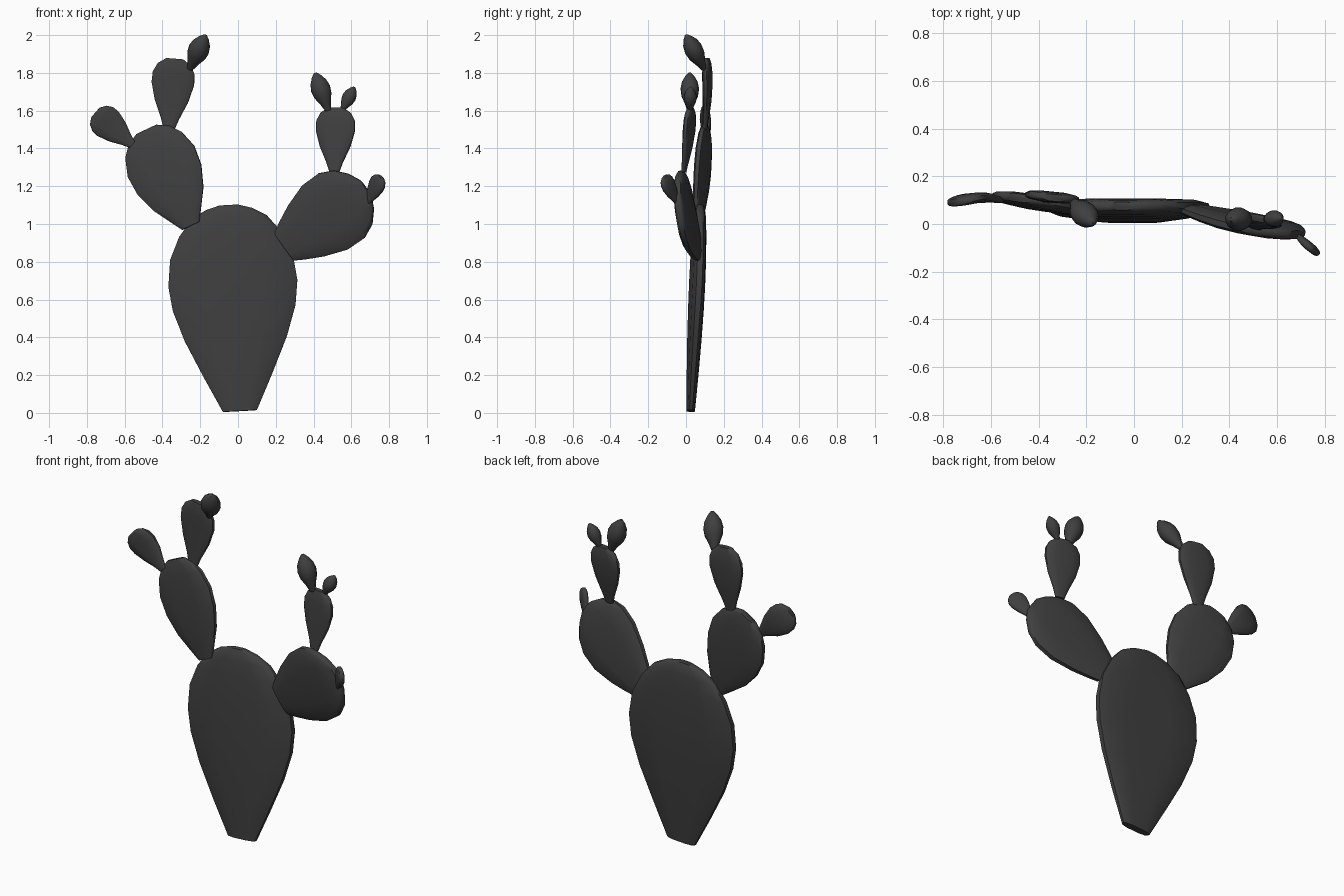
import bpy
import bmesh
import math
from mathutils import Vector

cube = bpy.data.objects.get("Cube")
if cube:
    bpy.data.objects.remove(cube, do_unlink=True)

# One dark grey skin for the whole plant
skin = bpy.data.materials.new("dark_grey")
skin.use_nodes = True
colour = (0.05, 0.05, 0.05, 1)
skin.diffuse_color = colour
bsdf = skin.node_tree.nodes["Principled BSDF"]
bsdf.inputs["Base Color"].default_value = colour
bsdf.inputs["Roughness"].default_value = 0.8

# Quarter cross-sections: a flat paddle and a round bud
FLAT = [(1, 0.35), (0.87, 0.72), (0.45, 1)]
ROUND = [(0.97, 0.26), (0.71, 0.71), (0.26, 0.97)]

# Outlines from base to tip: (position along the axis, half width)
BUD = [(0, 0.28), (0.2, 0.55), (0.4, 0.9), (0.58, 1), (0.75, 0.85), (0.9, 0.5), (1, 0.15)]
PADDLE = [(0, 0.25), (0.15, 0.42), (0.4, 0.78), (0.65, 1), (0.8, 0.98), (0.92, 0.78), (1, 0.4)]


def full_section(quarter):
    """Mirror a quarter section into a closed loop."""
    half = quarter + [(-u, v) for u, v in reversed(quarter)]
    return half + [(-u, -v) for u, v in half]


def pad(name, base, tip, outline, width, thick, facing, section=FLAT, bend=0.0, cup=0.0):
    """Loft a cactus pad from base to tip; facing is its front direction."""
    base, tip = Vector(base), Vector(tip)
    axis = (tip - base).normalized()
    side = axis.cross(Vector(facing)).normalized()
    back = axis.cross(side)
    widest = max(w for t, w in outline)
    bm = bmesh.new()
    rings = []
    for t, w in outline:
        depth = thick / 2 * math.sqrt(w / widest) if section is FLAT else thick / 2 * w / widest
        centre = base.lerp(tip, t) + back * bend * math.sin(math.pi * t)
        rings.append([
            bm.verts.new(centre + side * u * w * width
                         + back * (v * depth + cup * (u * w / widest) ** 2))
            for u, v in full_section(section)])
    for low, high in zip(rings, rings[1:]):
        for i in range(len(low)):
            j = (i + 1) % len(low)
            bm.faces.new((low[i], low[j], high[j], high[i]))
    bm.faces.new(rings[0])
    bm.faces.new(rings[-1])
    bmesh.ops.recalc_face_normals(bm, faces=bm.faces)
    mesh = bpy.data.meshes.new(name)
    bm.to_mesh(mesh)
    bm.free()
    mesh.materials.append(skin)
    obj = bpy.data.objects.new(name, mesh)
    bpy.context.collection.objects.link(obj)
    bpy.ops.object.select_all(action="DESELECT")
    obj.select_set(True)
    bpy.context.view_layer.objects.active = obj
    bpy.ops.object.shade_smooth_by_angle(angle=math.radians(50))
    return obj


# Trunk pad
trunk = [(0, 0.09), (0.17, 0.18), (0.35, 0.27), (0.5, 0.325), (0.62, 0.342),
         (0.75, 0.325), (0.86, 0.27), (0.94, 0.2), (0.98, 0.125), (1, 0.05)]
pad("trunk_pad", (0.01, 0.025, 0.01), (-0.05, 0.075, 1.1), trunk, 1, 0.085,
    (0, -1, 0), cup=0.015)

# Right arm and its pads
right_arm = [(0, 0.05), (0.1, 0.085), (0.28, 0.147), (0.48, 0.187), (0.67, 0.195),
             (0.84, 0.165), (0.94, 0.12), (1, 0.06)]
pad("right_arm_pad", (-0.25, 0.055, 0.99), (-0.485, 0.11, 1.5), right_arm, 1, 0.06,
    (-0.15, -1, 0.05))
pad("right_upper_pad", (-0.365, 0.1, 1.5), (-0.335, 0.11, 1.875), PADDLE, 0.113, 0.045,
    (-0.1, -1, 0), bend=0.008)
pad("right_side_bud", (-0.56, 0.1, 1.42), (-0.755, 0.09, 1.59), PADDLE, 0.085, 0.045,
    (0.1, -1, 0), bend=0.015)
pad("right_top_bud", (-0.255, 0.095, 1.82), (-0.172, 0, 2.0), BUD, 0.057, 0.1,
    (0, -1, -0.5), section=ROUND)

# Left arm and its pads
left_arm = [(0, 0.09), (0.1, 0.12), (0.27, 0.165), (0.5, 0.208), (0.7, 0.21),
            (0.84, 0.175), (0.94, 0.115), (1, 0.05)]
pad("left_arm_pad", (0.245, 0.06, 0.88), (0.678, -0.045, 1.19), left_arm, 1, 0.07,
    (-0.17, -1, -0.13))
pad("left_upper_pad", (0.51, -0.012, 1.275), (0.518, 0.025, 1.615), PADDLE, 0.105, 0.045,
    (-0.2, -1, 0), bend=0.005)
pad("left_side_bud", (0.685, -0.045, 1.11), (0.757, -0.115, 1.25), PADDLE, 0.05, 0.035,
    (-0.6, -0.8, 0))
pad("left_tall_bud", (0.478, 0.02, 1.6), (0.408, 0.02, 1.8), BUD, 0.054, 0.1,
    (0, -1, 0), section=ROUND)
pad("left_short_bud", (0.55, 0.02, 1.6), (0.617, 0.025, 1.725), BUD, 0.038, 0.07,
    (0, -1, 0), section=ROUND)
